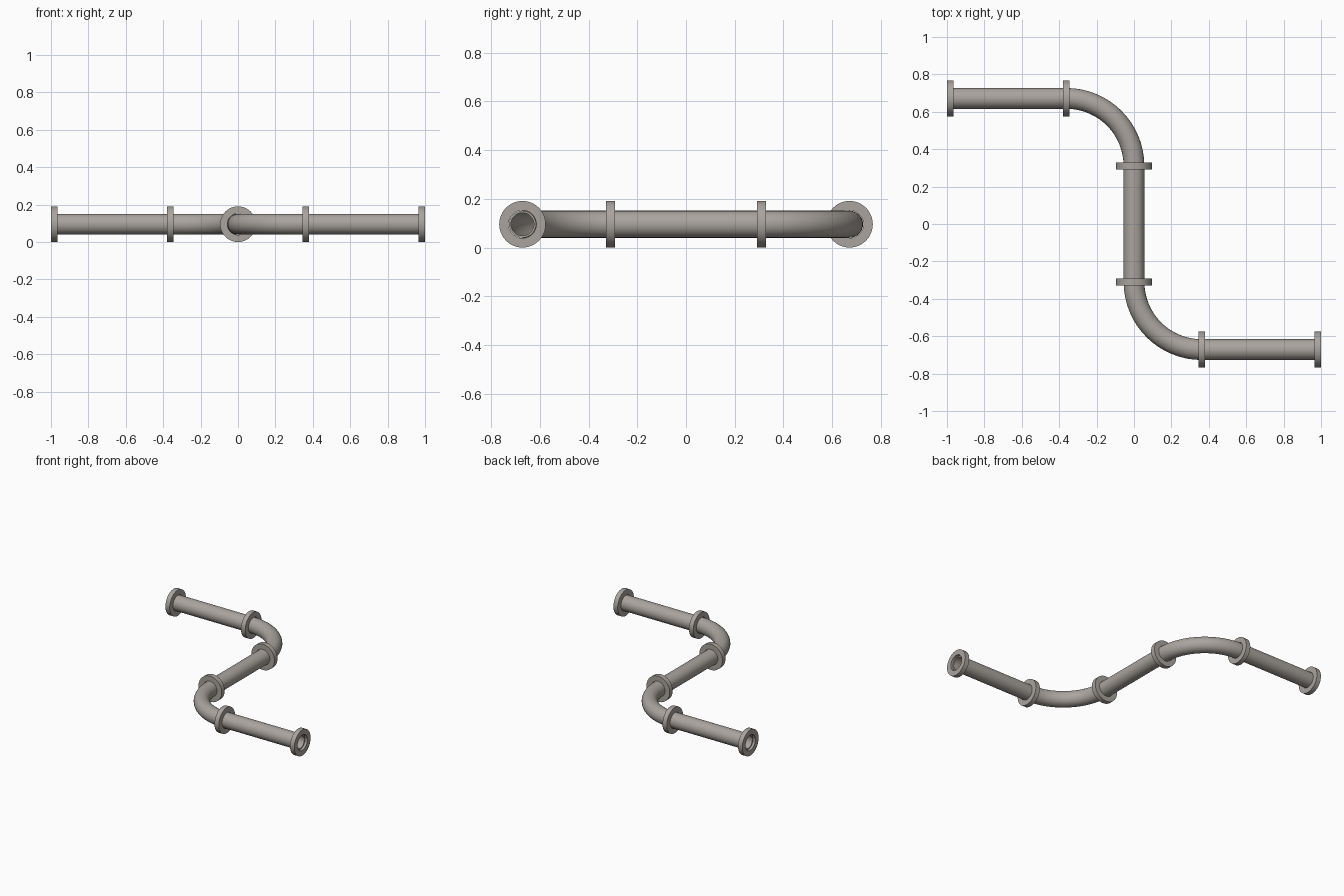
import bpy, bmesh, math
from mathutils import Vector

if "Cube" in bpy.data.objects:
    bpy.data.objects.remove(bpy.data.objects["Cube"])

R_FLANGE, R_HOLE, R_PIPE, R_BORE = 0.0955, 0.057, 0.0555, 0.047
THICK = 0.035            # flange thickness
Z = R_FLANGE             # centre line height
BEND = 0.3615            # elbow centre line radius
HALF = 0.31              # half length of a straight pipe
Y = HALF + BEND          # offset of the outer runs
X_END = 1 - THICK / 2
SIDES = 48

metal = bpy.data.materials.new("warm grey metal")
metal.diffuse_color = (0.40, 0.37, 0.34, 1)
metal.use_nodes = True
metal.node_tree.nodes["Principled BSDF"].inputs["Base Color"].default_value = metal.diffuse_color


def tube(name, path, r_out, r_in):
    """Hollow tube swept along a list of (point, direction) in the ground plane."""
    bm = bmesh.new()
    rings = []
    for (px, py), (dx, dy) in path:
        side, up = Vector((-dy, dx, 0)), Vector((0, 0, 1))
        pair = []
        for r in (r_out, r_in):
            ring = []
            for i in range(SIDES):
                a = 2 * math.pi * i / SIDES
                ring.append(bm.verts.new(Vector((px, py, Z)) + r * (math.cos(a) * side + math.sin(a) * up)))
            pair.append(ring)
        rings.append(pair)

    def bridge(a, b):
        for i in range(SIDES):
            j = (i + 1) % SIDES
            bm.faces.new((a[i], a[j], b[j], b[i]))

    for (o1, i1), (o2, i2) in zip(rings, rings[1:]):
        bridge(o1, o2)
        bridge(i2, i1)
    bridge(rings[0][1], rings[0][0])
    bridge(rings[-1][0], rings[-1][1])
    bmesh.ops.recalc_face_normals(bm, faces=bm.faces)
    mesh = bpy.data.meshes.new(name)
    bm.to_mesh(mesh)
    bm.free()
    mesh.materials.append(metal)
    obj = bpy.data.objects.new(name, mesh)
    bpy.context.collection.objects.link(obj)
    bpy.ops.object.select_all(action='DESELECT')
    obj.select_set(True)
    bpy.context.view_layer.objects.active = obj
    bpy.ops.object.shade_smooth_by_angle(angle=math.radians(35))


def straight(name, a, b, r_out, r_in):
    d = (Vector(b) - Vector(a)).normalized()
    tube(name, [(a, d), (b, d)], r_out, r_in)


def flange(name, x, y, along_x):
    h = THICK / 2
    dx, dy = (h, 0) if along_x else (0, h)
    straight(name, (x - dx, y - dy), (x + dx, y + dy), R_FLANGE, R_HOLE)


# Middle run
straight("middle_pipe", (0, -HALF), (0, HALF), R_PIPE, R_BORE)

# The two halves are half-turn copies of each other
for s, tag in ((1, "front"), (-1, "back")):
    straight(tag + "_pipe", (s * BEND, -s * Y), (s * X_END, -s * Y), R_PIPE, R_BORE)
    # Quarter-turn elbow from the middle run to the outer run
    path = []
    for i in range(17):
        a = math.pi + math.pi / 2 * i / 16
        c, n = math.cos(a), math.sin(a)
        path.append(((s * (BEND + BEND * c), s * (-HALF + BEND * n)), (-s * n, s * c)))
    tube(tag + "_elbow", path, R_PIPE, R_BORE)
    # Flanges at every joint and at the open end
    flange(tag + "_middle_flange", 0, -s * HALF, False)
    flange(tag + "_joint_flange", s * BEND, -s * Y, True)
    flange(tag + "_end_flange", s * X_END, -s * Y, True)
